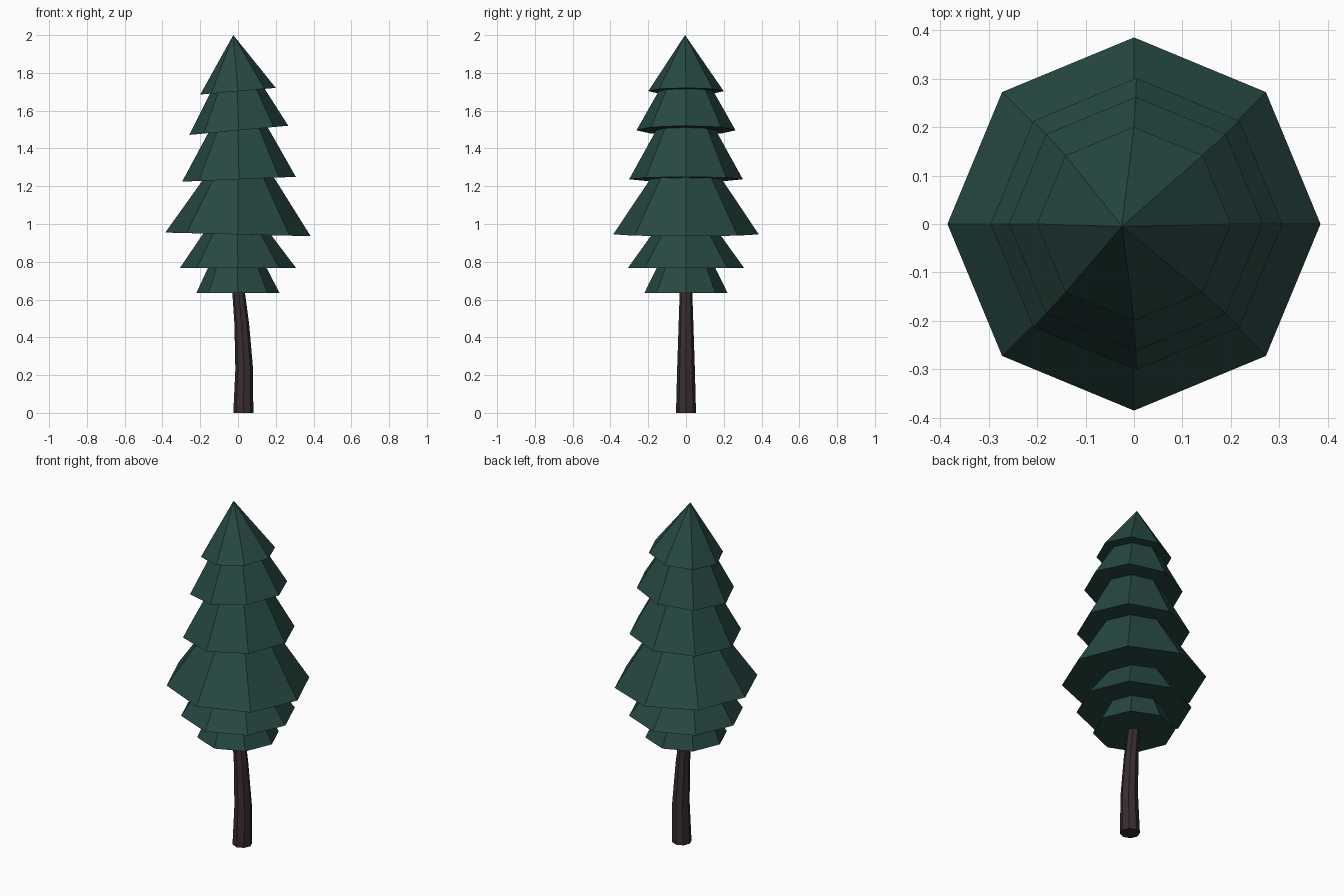
import bpy, bmesh
from math import cos, sin, pi

if "Cube" in bpy.data.objects:
    bpy.data.objects.remove(bpy.data.objects["Cube"])

SIDES = 8


def material(name, color):
    m = bpy.data.materials.new(name)
    m.diffuse_color = (*color, 1)
    m.use_nodes = True
    m.node_tree.nodes["Principled BSDF"].inputs["Base Color"].default_value = m.diffuse_color
    return m


def loft(name, rings, mat, apex=None):
    """Skin octagonal rings (x centre, radius, z, z slope along x), closing both ends."""
    bm = bmesh.new()
    loops = []
    for cx, r, z, slope in rings:
        loop = []
        for i in range(SIDES):
            a = 2 * pi * i / SIDES
            loop.append(bm.verts.new((cx + r * cos(a), r * sin(a), z + slope * r * cos(a))))
        loops.append(loop)
    for low, high in zip(loops, loops[1:]):
        for i in range(SIDES):
            j = (i + 1) % SIDES
            bm.faces.new((low[i], low[j], high[j], high[i]))
    bm.faces.new(loops[0][::-1])
    if apex:
        tip = bm.verts.new(apex)
        for i in range(SIDES):
            bm.faces.new((loops[-1][i], loops[-1][(i + 1) % SIDES], tip))
    else:
        bm.faces.new(loops[-1])
    bmesh.ops.recalc_face_normals(bm, faces=bm.faces)
    mesh = bpy.data.meshes.new(name)
    bm.to_mesh(mesh)
    bm.free()
    mesh.materials.append(mat)
    obj = bpy.data.objects.new(name, mesh)
    bpy.context.collection.objects.link(obj)
    return obj


green = material("needles", (0.02, 0.065, 0.055))
brown = material("bark", (0.04, 0.026, 0.03))

# Bent, tapering trunk ending just inside the foliage
loft("trunk", [
    (0.028, 0.053, 0.0, 0),
    (0.033, 0.047, 0.23, 0),
    (0.020, 0.039, 0.47, 0),
    (0.002, 0.033, 0.65, 0),
], brown)

# Foliage skirts, bottom to top: rim x, rim radius, rim z, tilt, neck radius
tiers = [
    (0.000, 0.220, 0.635, 0.0, 0.155),
    (0.000, 0.307, 0.768, 0.0, 0.180),
    (0.000, 0.385, 0.945, -0.025, 0.190),
    (0.005, 0.301, 1.237, 0.043, 0.158),
    (0.004, 0.262, 1.496, 0.093, 0.145),
    (0.000, 0.200, 1.703, 0.088, None),
]
rings = []
for k, (cx, r, z, tilt, neck) in enumerate(tiers):
    rings.append((cx, r, z, tilt))
    if neck:
        nx, _, nz, ntilt, _ = tiers[k + 1]
        rings.append((nx - 0.004, neck, nz, ntilt))
loft("foliage", rings, green, apex=(-0.025, -0.005, 2.0))
